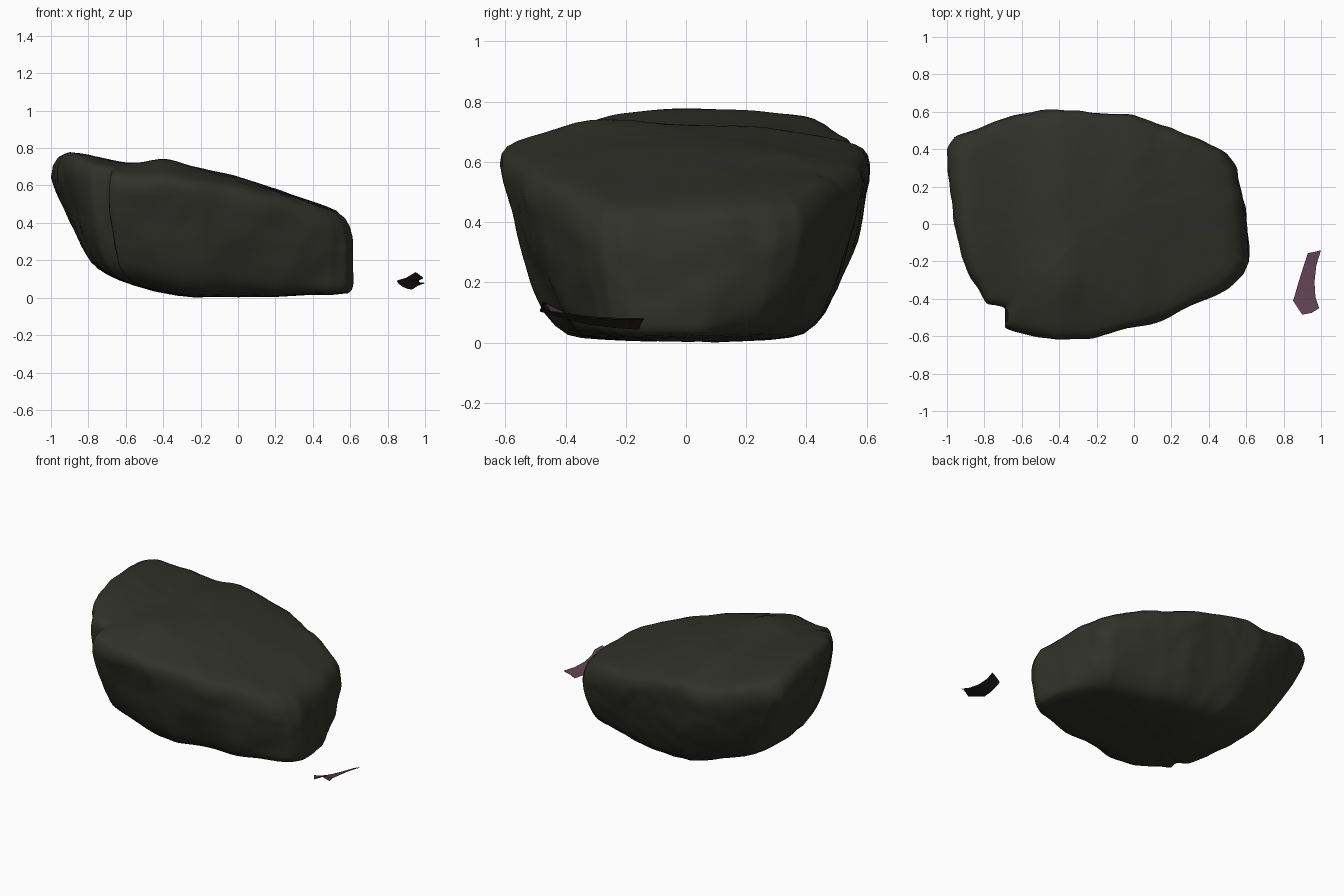
import bpy
import bmesh
from math import exp
from mathutils import Vector, noise

cube = bpy.data.objects.get("Cube")
if cube:
    bpy.data.objects.remove(cube)


def make_material(name, colour):
    mat = bpy.data.materials.new(name)
    mat.use_nodes = True
    mat.diffuse_color = colour
    shader = mat.node_tree.nodes["Principled BSDF"]
    shader.inputs["Base Color"].default_value = colour
    shader.inputs["Roughness"].default_value = 0.9
    return mat


def add_object(name, bm, materials):
    mesh = bpy.data.meshes.new(name)
    bm.to_mesh(mesh)
    bm.free()
    obj = bpy.data.objects.new(name, mesh)
    bpy.context.collection.objects.link(obj)
    for mat in materials:
        mesh.materials.append(mat)
    return obj


def smooth(obj, angle):
    bpy.ops.object.select_all(action="DESELECT")
    obj.select_set(True)
    bpy.context.view_layer.objects.active = obj
    bpy.ops.object.shade_smooth_by_angle(angle=angle)


def interpolate(table, x):
    for (xa, za), (xb, zb) in zip(table, table[1:]):
        if x <= xb:
            t = max(0, (x - xa) / (xb - xa))
            return za + (zb - za) * t
    return table[-1][1]


stone = make_material("dark olive stone", (0.031, 0.031, 0.024, 1))
plum = make_material("dusty plum", (0.11, 0.05, 0.075, 1))
shade = make_material("dark brown", (0.025, 0.018, 0.016, 1))

# Widest outline of the rock, seen from above
RIM = [(-1, .4), (-.96, .47), (-.75, .56), (-.5, .62), (-.3, .62), (0, .59),
       (.3, .48), (.5, .39), (.56, .3), (.6, .1), (.61, -.2), (.57, -.28),
       (.5, -.35), (.2, -.5), (-.2, -.62), (-.4, -.62), (-.7, -.57),
       (-.7, -.46), (-.8, -.44), (-.9, -.25), (-.97, 0), (-1, .25)]
# Ridge of the sloping top
RIDGE = [(-1, .77), (-.92, .79), (-.6, .72), (-.5, .715), (-.4, .73),
         (0, .65), (.55, .46), (.62, .42)]
CENTRE = Vector((-.2, 0))
STEPS = 10


def top_height(x, y):
    hump = .035 * exp(-((x + .4) ** 2 + (y + .3) ** 2) / .03)
    return interpolate(RIDGE, x) + hump - (.2 if x < .2 else .1) * y * y


def foot(x, y):
    """Where the flank below a rim point meets the underside."""
    if x < 0:
        return Vector((x * (.72 - .25 * y), y * .62))
    if y > 0:
        return Vector((x * (1 - .5 * y), y * .62))
    return Vector((x, y * (.62 + .3 * x)))


def column(rim):
    """Points from the underside, up the flank and over the top."""
    x, y = rim
    base = foot(x, y)
    base_z = .02 + .25 * max(0, -base.x - .3)
    rim_z = top_height(x, y) - .05 - .07 * abs(x + .25)
    points = []
    for s in (.25, .5, .75, .93):
        p = CENTRE.lerp(base, s)
        points.append((p.x, p.y, base_z * s * s))
    for i in range(15):
        t = i / 14
        p = base.lerp(rim, t ** .55)
        points.append((p.x, p.y, base_z + (rim_z - base_z) * t))
    for s, drop in ((.985, .4), (.96, .12)):
        p = CENTRE.lerp(rim, s)
        z = top_height(p.x, p.y)
        points.append((p.x, p.y, z - drop * (top_height(x, y) - rim_z)))
    for i in range(12, 0, -1):
        p = CENTRE.lerp(rim, .92 * i / 12)
        points.append((p.x, p.y, top_height(p.x, p.y)))
    return points


# Rock body
bm = bmesh.new()
columns = []
for i, corner in enumerate(RIM):
    a, b = Vector(corner), Vector(RIM[(i + 1) % len(RIM)])
    for k in range(STEPS):
        points = column(a.lerp(b, k / STEPS))
        columns.append([bm.verts.new(p) for p in points])
bottom = bm.verts.new((CENTRE.x, CENTRE.y, 0))
peak = bm.verts.new((CENTRE.x, CENTRE.y, top_height(CENTRE.x, CENTRE.y)))
for i, left in enumerate(columns):
    right = columns[(i + 1) % len(columns)]
    for j in range(len(left) - 1):
        bm.faces.new((left[j], right[j], right[j + 1], left[j + 1]))
    bm.faces.new((bottom, right[0], left[0]))
    bm.faces.new((peak, left[-1], right[-1]))
for _ in range(3):
    bmesh.ops.smooth_vert(bm, verts=bm.verts, factor=.5,
                          use_axis_x=True, use_axis_y=True, use_axis_z=True)

# Weathered lumps and chips, stronger on the flanks than on top
bmesh.ops.recalc_face_normals(bm, faces=bm.faces)
bm.normal_update()
for v in bm.verts:
    flank = 1 - abs(v.normal.z)
    lumps = noise.noise(v.co * 4) * (.006 + .014 * flank)
    chips = noise.noise(v.co * 11) * (.003 + .005 * flank)
    v.co += v.normal * (lumps + chips)
    v.co.z = max(v.co.z, 0)
rock = add_object("rock", bm, [stone])
smooth(rock, .8)

# Small curled petal lying beside the rock: plum inside, dark outside
ROWS = [[(.93, -.155, .045), (.96, -.15, .065), (1, -.14, .08)],
        [(.905, -.23, .05), (.94, -.23, .07), (.975, -.22, .08)],
        [(.88, -.31, .06), (.92, -.32, .08), (.965, -.31, .085)],
        [(.86, -.38, .075), (.91, -.41, .095), (.97, -.39, .095)],
        [(.85, -.41, .09), (.9, -.485, .105), (.95, -.475, .135)]]
THICKNESS = Vector((0, 0, .004))
bm = bmesh.new()
for index, offset in enumerate((THICKNESS, -THICKNESS)):
    grid = [[bm.verts.new(Vector(p) + offset / 2) for p in row]
            for row in ROWS]
    tip = bm.verts.new(Vector((.99, -.45, .105)) + offset / 2)
    faces = [bm.faces.new((grid[-2][2], grid[-1][2], tip))]
    for near, far in zip(grid, grid[1:]):
        for j in range(2):
            faces.append(bm.faces.new(
                (near[j], far[j], far[j + 1], near[j + 1])))
    bm.normal_update()
    for face in faces:
        face.material_index = index
        if face.normal.z * offset.z < 0:
            face.normal_flip()
petal = add_object("petal", bm, [plum, shade])
smooth(petal, .9)
